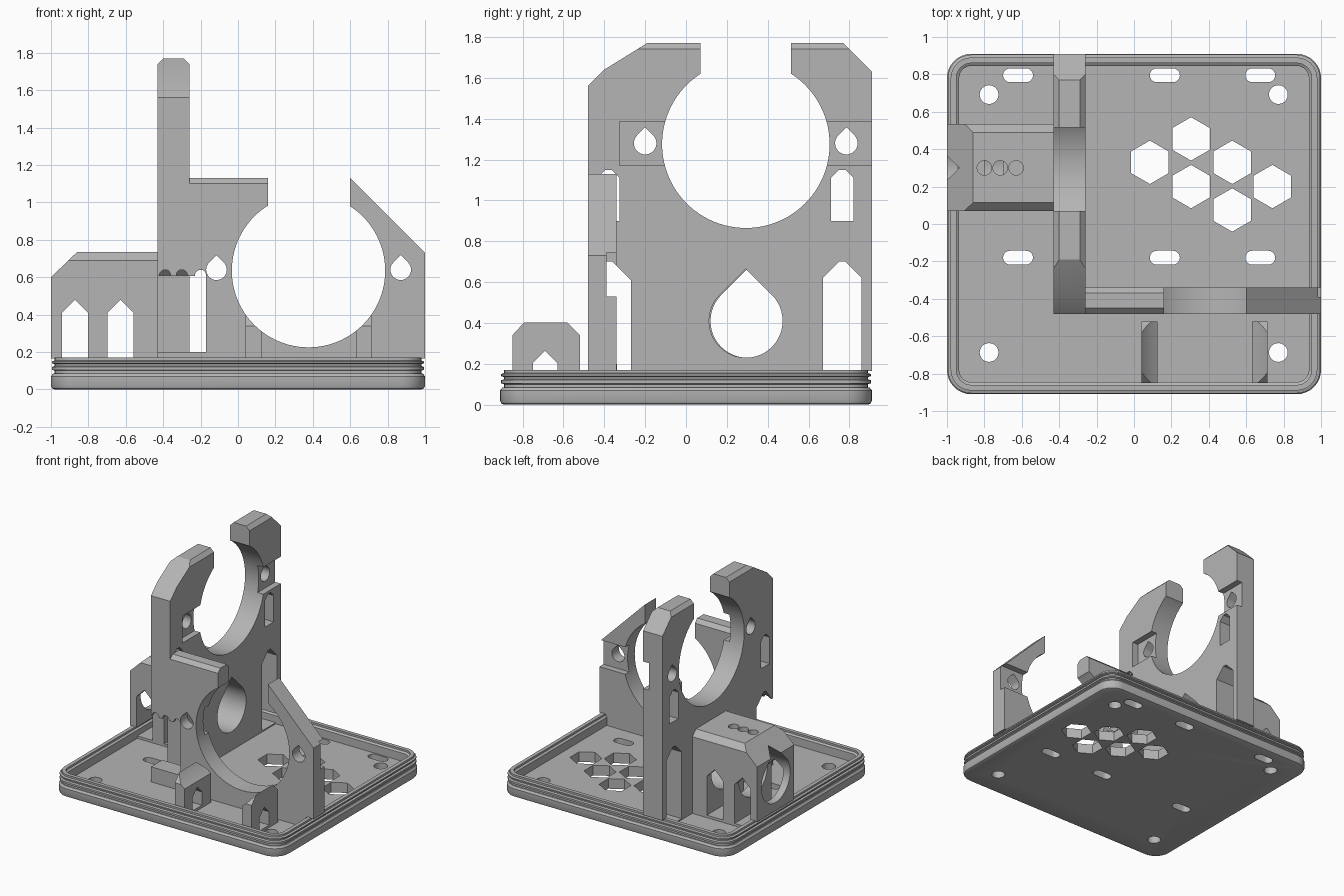
import bpy, bmesh, math
from mathutils import Vector

if "Cube" in bpy.data.objects:
    bpy.data.objects.remove(bpy.data.objects["Cube"], do_unlink=True)

grey = bpy.data.materials.new("plain_grey")
grey.use_nodes = True
GREY = (0.46, 0.46, 0.46, 1)
grey.diffuse_color = GREY
grey.node_tree.nodes["Principled BSDF"].inputs["Base Color"].default_value = GREY


def finish(name, bm):
    bmesh.ops.recalc_face_normals(bm, faces=bm.faces[:])
    me = bpy.data.meshes.new(name)
    bm.to_mesh(me)
    bm.free()
    ob = bpy.data.objects.new(name, me)
    bpy.context.scene.collection.objects.link(ob)
    me.materials.append(grey)
    return ob


def place(axis, p, t):
    u, v = p
    return Vector({"x": (t, u, v), "y": (u, t, v), "z": (u, v, t)}[axis])


def prism(name, axis, pts, a, b):
    """Extrude a 2D outline along an axis from a to b."""
    bm = bmesh.new()
    ends = [[bm.verts.new(place(axis, p, t)) for p in pts] for t in (a, b)]
    for e in ends:
        bm.faces.new(e)
    for i in range(len(pts)):
        j = (i + 1) % len(pts)
        bm.faces.new((ends[0][i], ends[0][j], ends[1][j], ends[1][i]))
    return finish(name, bm)


def cut(ob, axis, pts, a, b):
    """Subtract an extruded outline."""
    tool = prism("cutter", axis, pts, a, b)
    tool.hide_render = True
    mod = ob.modifiers.new("cut", "BOOLEAN")
    mod.operation, mod.solver, mod.object = "DIFFERENCE", "EXACT", tool
    bpy.context.view_layer.objects.active = ob
    bpy.ops.object.modifier_apply(modifier=mod.name)
    bpy.data.objects.remove(tool, do_unlink=True)


def rect(u0, u1, v0, v1):
    return [(u0, v0), (u1, v0), (u1, v1), (u0, v1)]


def arc(cu, cv, r, n, start=0, sweep=360):
    closed = sweep == 360
    steps = n if closed else n + 1
    return [(cu + r * math.cos(math.radians(start + sweep * i / n)),
             cv + r * math.sin(math.radians(start + sweep * i / n))) for i in range(steps)]


def teardrop(u, v, r, n=36):
    return arc(u, v, r, n, 135, 270) + [(u, v + r * math.sqrt(2))]


def window(u0, u1, v0, v1, flat=0.0):
    """Upright opening with a pointed or flat-tipped roof."""
    m = (u0 + u1) / 2
    s = v1 - (m - u0 - flat)
    tip = [(m + flat, v1), (m - flat, v1)] if flat else [(m, v1)]
    return [(u0, v0), (u1, v0), (u1, s)] + tip + [(u0, s)]


def chamfer_top(ob, axis, lo, hi, top, c, a, b):
    for e, s in ((lo, 1), (hi, -1)):
        k = 0.01
        cut(ob, axis, [(e - s * k, top - c - k), (e - s * k, top + k), (e + s * (c + k), top + k)], a, b)


# Base tray: rounded outline swept through a stepped rim profile
def outline(inset):
    w, d, r = 1 - inset, 0.91 - inset, 0.13 - inset
    return [p for sx, sy, a in ((1, 1, 0), (-1, 1, 90), (-1, -1, 180), (1, -1, 270))
            for p in arc(sx * (w - r), sy * (d - r), r, 8, a, 90)]


RIM = [(0.02, 0), (0.006, 0.006), (0, 0.02), (0, 0.07), (0.012, 0.085), (0.02, 0.085),
       (0.02, 0.1), (0.005, 0.105), (0.005, 0.12), (0.02, 0.125), (0.02, 0.135),
       (0.005, 0.14), (0.005, 0.15), (0.02, 0.155), (0.02, 0.17), (0.05, 0.17),
       (0.05, 0.155), (0.065, 0.145), (0.065, 0.08)]
bm = bmesh.new()
rings = [[bm.verts.new((x, y, z)) for x, y in outline(i)] for i, z in RIM]
for r0, r1 in zip(rings, rings[1:]):
    for i in range(len(r0)):
        j = (i + 1) % len(r0)
        bm.faces.new((r0[i], r0[j], r1[j], r1[i]))
bm.faces.new(rings[0])
bm.faces.new(rings[-1])
base = finish("base_tray", bm)

# Vent hexagons, mounting slots and corner holes
for x, y in ((0.085, 0.33), (0.305, 0.455), (0.305, 0.2), (0.525, 0.33), (0.525, 0.075), (0.74, 0.2)):
    cut(base, "z", arc(x, y, 0.116, 6, 30), -0.1, 0.15)
for x in (-0.62, 0.165, 0.675):
    for y in (0.795, -0.18):
        cut(base, "z", arc(x + 0.043, y, 0.037, 10, -90, 180) + arc(x - 0.043, y, 0.037, 10, 90, 180), -0.1, 0.15)
for x in (-0.775, 0.772):
    for y in (-0.687, 0.692):
        cut(base, "z", arc(x, y, 0.05, 32), -0.1, 0.15)

# Tall side plate with open ring clamp
tall = prism("tall_plate", "x", [
    (-0.48, 0.06), (-0.48, 1.56), (-0.4, 1.64), (-0.19, 1.77), (0.77, 1.77),
    (0.91, 1.63), (0.91, 0.165), (0.87, 0.165), (0.87, 0.06)], -0.43, -0.26)
chamfer_top(tall, "y", -0.43, -0.26, 1.77, 0.03, -0.3, 0.95)
cut(tall, "x", rect(0.07, 0.515, 1.3, 1.9), -0.5, -0.2)
cut(tall, "x", arc(0.293, 1.275, 0.41, 96), -0.5, -0.2)
cut(tall, "x", rect(-0.325, 1, 1.17, 1.385), -0.31, -0.2)
for y in (-0.2, 0.785):
    cut(tall, "x", teardrop(y, 1.28, 0.055), -0.5, -0.2)
cut(tall, "x", teardrop(0.293, 0.41, 0.18), -0.5, -0.2)
cut(tall, "x", window(0.67, 0.86, 0.09, 0.7, 0.015), -0.5, -0.2)
cut(tall, "x", window(0.71, 0.82, 0.9, 1.15, 0.015), -0.5, -0.2)
cut(tall, "x", window(-0.435, -0.325, 0.9, 1.15, 0.015), -0.5, -0.2)

# Front plate with open ring clamp
front = prism("front_plate", "y", [
    (-0.261, 0.06), (-0.261, 1.13), (0.6, 1.13), (1, 0.73), (1, 0.165),
    (0.94, 0.165), (0.94, 0.06)], -0.48, -0.34)
chamfer_top(front, "x", -0.48, -0.34, 1.13, 0.03, -0.26, 0.4)
cut(front, "y", rect(0.16, 0.6, 0.7, 1.3), -0.6, -0.2)
cut(front, "y", arc(0.377, 0.635, 0.41, 96), -0.6, -0.2)
cut(front, "y", rect(-0.24, 1.1, 0.53, 0.745), -0.39, -0.3)
for x in (-0.115, 0.87):
    cut(front, "y", teardrop(x, 0.64, 0.055), -0.6, -0.2)

# Cable passage through the shared corner, with a scalloped lintel
passage = [(-0.5, 0.2), (-0.5, 0.605), (-0.46, 0.61), (-0.39, 0.7), (-0.36, 0.7),
           (-0.27, 0.61), (-0.27, 0.09), (-0.338, 0.09), (-0.338, 0.2)]
for ob in (tall, front):
    cut(ob, "x", passage, -0.5, -0.17)
    for x in (-0.39, -0.3, -0.2):
        cut(ob, "y", arc(x, 0.61, 0.03, 20), -0.55, -0.4)

# Side housing with teardrop bore, side windows and top holes
box = prism("side_housing", "y", [
    (-0.431, 0.06), (-0.431, 0.735), (-0.86, 0.735), (-1, 0.6), (-1, 0.165),
    (-0.94, 0.165), (-0.94, 0.06)], 0.07, 0.535)
chamfer_top(box, "x", 0.07, 0.535, 0.735, 0.045, -1.1, -0.431)
cut(box, "x", teardrop(0.3, 0.41, 0.18), -1.1, -0.4)
for x in (-0.872, -0.628):
    cut(box, "y", window(x - 0.07, x + 0.07, 0.1, 0.48), 0, 0.6)
for x in (-0.8, -0.715, -0.63):
    cut(box, "z", arc(x, 0.3, 0.039, 24), 0.6, 0.8)

# Two front cradle supports hollowed by the ring
for name, x0, x1 in (("right_cradle", 0.04, 0.125), ("left_cradle", 0.63, 0.715)):
    c = prism(name, "x", [(-0.85, 0.06), (-0.85, 0.34), (-0.79, 0.405), (-0.585, 0.405),
                          (-0.52, 0.34), (-0.52, 0.06)], x0, x1)
    cut(c, "y", arc(0.377, 0.635, 0.41, 96), -1, -0.4)
    cut(c, "x", window(-0.75, -0.63, 0.1, 0.265), x0 - 0.1, x1 + 0.1)

# Smooth curved walls, keep hard edges
for ob in [o for o in bpy.context.scene.objects if o.type == "MESH"]:
    ob.select_set(True)
    bpy.context.view_layer.objects.active = ob
bpy.ops.object.shade_smooth_by_angle(angle=math.radians(25))
